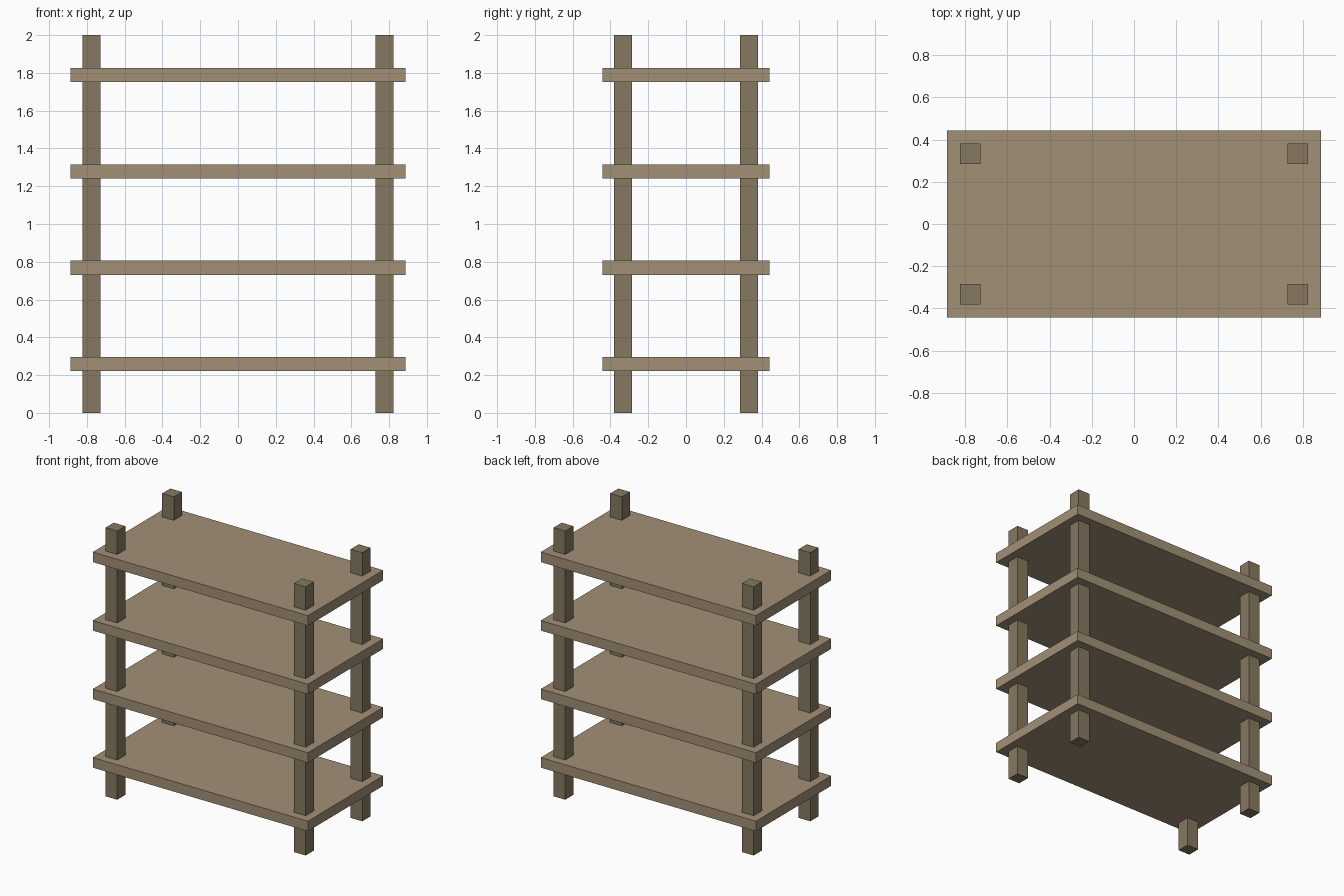
import bpy

if "Cube" in bpy.data.objects:
    bpy.data.objects.remove(bpy.data.objects["Cube"])


def material(name, rgb):
    mat = bpy.data.materials.new(name)
    mat.diffuse_color = (*rgb, 1)
    mat.use_nodes = True
    mat.node_tree.nodes["Principled BSDF"].inputs["Base Color"].default_value = mat.diffuse_color
    return mat


def box(name, center, size, mat):
    bpy.ops.mesh.primitive_cube_add(size=1, location=center)
    obj = bpy.context.object
    obj.name = name
    obj.scale = size
    bpy.ops.object.transform_apply(location=False, rotation=False, scale=True)
    obj.data.materials.append(mat)
    return obj


shelf_wood = material("shelf_wood", (0.36, 0.28, 0.18))
post_wood = material("post_wood", (0.24, 0.19, 0.12))

# Four corner posts, full height
for side_x, x in (("left", -0.776), ("right", 0.776)):
    for side_y, y in (("front", -0.333), ("back", 0.333)):
        box(f"{side_y}_{side_x}_post", (x, y, 1.0), (0.096, 0.096, 2.0), post_wood)

# Four evenly spaced shelf boards, overhanging the posts
for i in range(4):
    box(f"shelf_{i + 1}", (0, 0, 0.258 + 0.51 * i), (1.772, 0.886, 0.075), shelf_wood)
